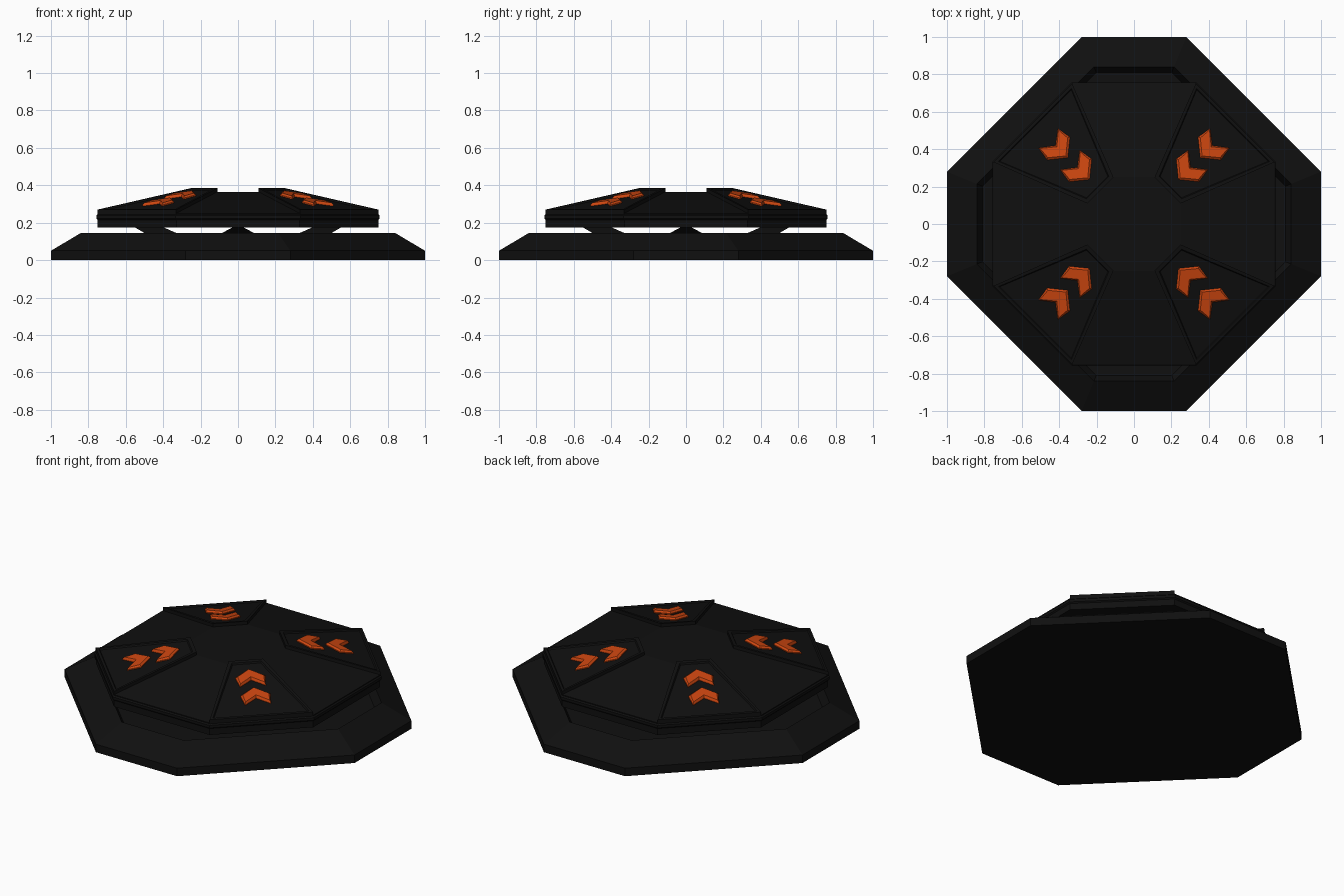
import bpy, bmesh, math
from mathutils import Matrix

if "Cube" in bpy.data.objects:
    bpy.data.objects.remove(bpy.data.objects["Cube"])


def material(name, rgb):
    m = bpy.data.materials.new(name)
    m.diffuse_color = (*rgb, 1)
    m.use_nodes = True
    m.node_tree.nodes["Principled BSDF"].inputs["Base Color"].default_value = m.diffuse_color
    return m


BLACK = material("black metal", (0.005, 0.005, 0.005))
ORANGE = material("orange", (0.6, 0.06, 0.005))


def octagon(half, corner, z):
    h, c = half, corner
    return [(x, y, z) for x, y in
            [(c, -h), (h, -c), (h, c), (c, h), (-c, h), (-h, c), (-h, -c), (-c, -h)]]


def loft(bm, loops):
    """Skin a stack of equal-sized loops and close both ends."""
    rings = [[bm.verts.new(p) for p in loop] for loop in loops]
    n = len(rings[0])
    for a, b in zip(rings, rings[1:]):
        for i in range(n):
            j = (i + 1) % n
            bm.faces.new((a[i], a[j], b[j], b[i]))
    bm.faces.new(rings[0][::-1])
    return bm.faces.new(rings[-1])


def finish(bm, name, mat, angle=0.0):
    bmesh.ops.recalc_face_normals(bm, faces=bm.faces)
    bm.transform(Matrix.Rotation(angle, 4, 'Z'))
    mesh = bpy.data.meshes.new(name)
    bm.to_mesh(mesh)
    bm.free()
    mesh.materials.append(mat)
    bpy.context.collection.objects.link(bpy.data.objects.new(name, mesh))


# Base: chamfered octagon with a shallow pit in its top
bm = bmesh.new()
loft(bm, [octagon(1, 0.28, 0), octagon(1, 0.28, 0.05), octagon(0.84, 0.214, 0.145),
          octagon(0.81, 0.202, 0.09)])
finish(bm, "base", BLACK)

# Upper body: belted wall, low sloped roof and a flat centre
bm = bmesh.new()
loft(bm, [octagon(h, c, z) for h, c, z in [
    (0.75, 0.33, 0.175), (0.75, 0.33, 0.215), (0.757, 0.333, 0.222), (0.757, 0.333, 0.238),
    (0.75, 0.33, 0.245), (0.75, 0.33, 0.25), (0.25, 0.11, 0.365)]])
finish(bm, "upper_body", BLACK)

# Slanted supports between the base pit and the upper body
for k in range(4):
    bm = bmesh.new()
    loft(bm, [[(x0, -w, z), (x1, -w, z), (x1, w, z), (x0, w, z)] for x0, x1, w, z in
              [(0.20, 0.41, 0.20, 0.088), (0.33, 0.50, 0.085, 0.145), (0.41, 0.56, 0.02, 0.18)]])
    finish(bm, f"support_{k + 1}", BLACK, k * math.pi / 2)

U0, U1 = 0.2546, 0.764          # panel reach along its diagonal
SLOPE = (0.27 - 0.385) / (U1 - U0)


def roof(u, lift=0.0):
    return 0.385 + SLOPE * (u - U0) + lift


CHEVRON = [(0.336, 0), (0.405, -0.086), (0.484, -0.074), (0.428, 0), (0.484, 0.074), (0.405, 0.086)]

for k in range(4):
    angle = math.pi / 4 + k * math.pi / 2

    # Raised wedge panel with a border and a sunken centre
    bm = bmesh.new()
    plan = [(U0, -0.099), (U1, -0.297), (U1, 0.297), (U0, 0.099)]
    top = loft(bm, [[(u, v, roof(u, d)) for u, v in plan] for d in (-0.03, 0)])
    bmesh.ops.recalc_face_normals(bm, faces=bm.faces)
    bmesh.ops.inset_region(bm, faces=[top], thickness=0.025, depth=0)
    bmesh.ops.inset_region(bm, faces=[top], thickness=0.008, depth=-0.008)
    finish(bm, f"panel_{k + 1}", BLACK, angle)

    # Two bevelled chevrons pointing to the centre
    for n in range(2):
        bm = bmesh.new()
        plan = [(u + 0.165 * n, v) for u, v in CHEVRON]
        cap = loft(bm, [[(u, v, roof(u, d)) for u, v in plan] for d in (-0.012, -0.002)])
        bmesh.ops.recalc_face_normals(bm, faces=bm.faces)
        bmesh.ops.inset_region(bm, faces=[cap], thickness=0.012, depth=0.01)
        finish(bm, f"chevron_{k + 1}_{n + 1}", ORANGE, angle)
